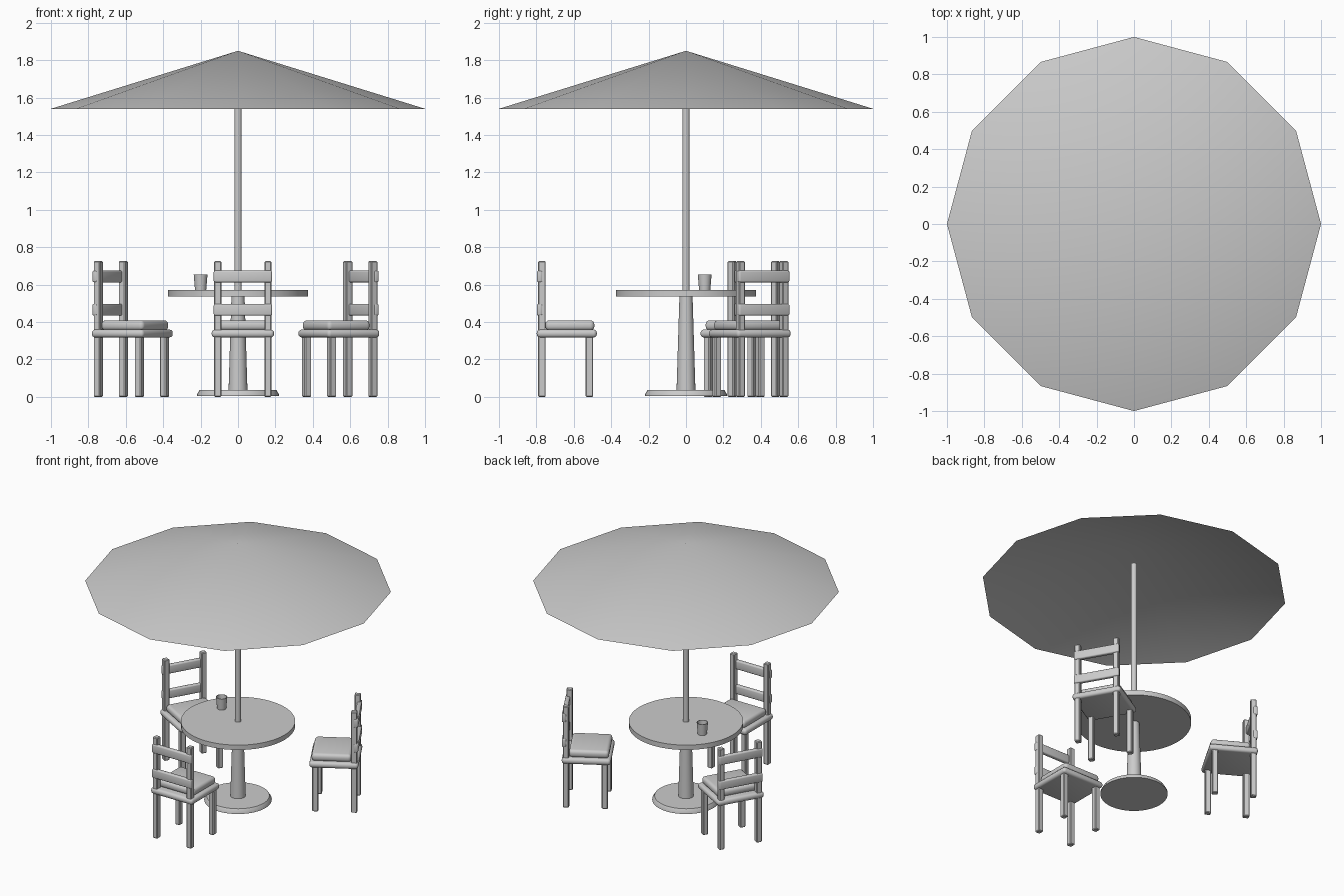
import bpy, bmesh, math
from mathutils import Matrix, Vector

if "Cube" in bpy.data.objects:
    bpy.data.objects.remove(bpy.data.objects["Cube"])


def finish(name, bm):
    bmesh.ops.recalc_face_normals(bm, faces=bm.faces)
    me = bpy.data.meshes.new(name)
    bm.to_mesh(me)
    bm.free()
    ob = bpy.data.objects.new(name, me)
    bpy.context.collection.objects.link(ob)
    bpy.ops.object.select_all(action='DESELECT')
    ob.select_set(True)
    bpy.context.view_layer.objects.active = ob
    bpy.ops.object.shade_smooth_by_angle(angle=math.radians(35))
    return ob


def lathe(name, profile, sides, loc=(0, 0)):
    """Revolve (radius, z) points around a vertical axis."""
    bm = bmesh.new()
    vs = [bm.verts.new((r, 0, z)) for r, z in profile]
    es = [bm.edges.new(p) for p in zip(vs, vs[1:])]
    bmesh.ops.spin(bm, geom=vs + es, cent=(0, 0, 0), axis=(0, 0, 1),
                   angle=math.tau, steps=sides)
    bmesh.ops.remove_doubles(bm, verts=bm.verts, dist=1e-4)
    bmesh.ops.translate(bm, verts=bm.verts, vec=(*loc, 0))
    return finish(name, bm)


def box(name, lo, hi, bevel, segments, rot):
    """Rounded box between two corners, turned about the table axis."""
    lo, hi = Vector(lo), Vector(hi)
    bm = bmesh.new()
    bmesh.ops.create_cube(bm, size=1)
    bmesh.ops.scale(bm, vec=hi - lo, verts=bm.verts)
    bmesh.ops.translate(bm, vec=(lo + hi) / 2, verts=bm.verts)
    bmesh.ops.bevel(bm, geom=bm.edges[:], offset=bevel, segments=segments,
                    profile=0.5, affect='EDGES', clamp_overlap=True)
    bmesh.ops.transform(bm, matrix=rot, verts=bm.verts)
    return finish(name, bm)


# Umbrella: open twelve-sided canopy and pole
lathe("canopy", [(0, 1.85), (1.0, 1.54)], 12)
lathe("umbrella_pole", [(0, 0.55), (0.02, 0.55), (0.02, 1.735), (0, 1.735)], 16)

# Table: round top, tapered column, flared foot
lathe("table_top", [(0, 0.537), (0.373, 0.537), (0.373, 0.572), (0, 0.572)], 48)
lathe("table_column", [(0, 0.02), (0.051, 0.02), (0.035, 0.54), (0, 0.54)], 24)
lathe("table_foot", [(0, 0.005), (0.22, 0.005), (0.22, 0.012), (0.205, 0.036), (0, 0.036)], 40)

# Hollow cup on the table
lathe("cup", [(0, 0.572), (0.03, 0.572), (0.037, 0.655), (0.033, 0.655),
              (0.027, 0.58), (0, 0.58)], 20, (-0.20, 0.10))


# Chair: built at the front, facing the table, then turned around the axis
def chair(n, angle):
    rot = Matrix.Rotation(math.radians(angle), 4, 'Z')
    cx = 0.026
    box(f"seat_{n}", (cx - 0.167, -0.798, 0.317), (cx + 0.167, -0.477, 0.36), 0.018, 3, rot)
    box(f"cushion_{n}", (cx - 0.145, -0.752, 0.355), (cx + 0.145, -0.49, 0.409), 0.022, 4, rot)
    h = 0.019
    for side, s in (("left", -1), ("right", 1)):
        x = cx + s * 0.134
        box(f"back_post_{side}_{n}", (x - h, -0.79, 0), (x + h, -0.75, 0.725), 0.005, 1, rot)
        box(f"front_leg_{side}_{n}", (x - h, -0.536, 0), (x + h, -0.496, 0.33), 0.005, 1, rot)
    for slat, z in (("lower", 0.434), ("upper", 0.612)):
        box(f"{slat}_slat_{n}", (cx - 0.156, -0.797, z), (cx + 0.156, -0.767, z + 0.063),
            0.009, 3, rot)


for i in range(3):
    chair(i + 1, 120 * i)
